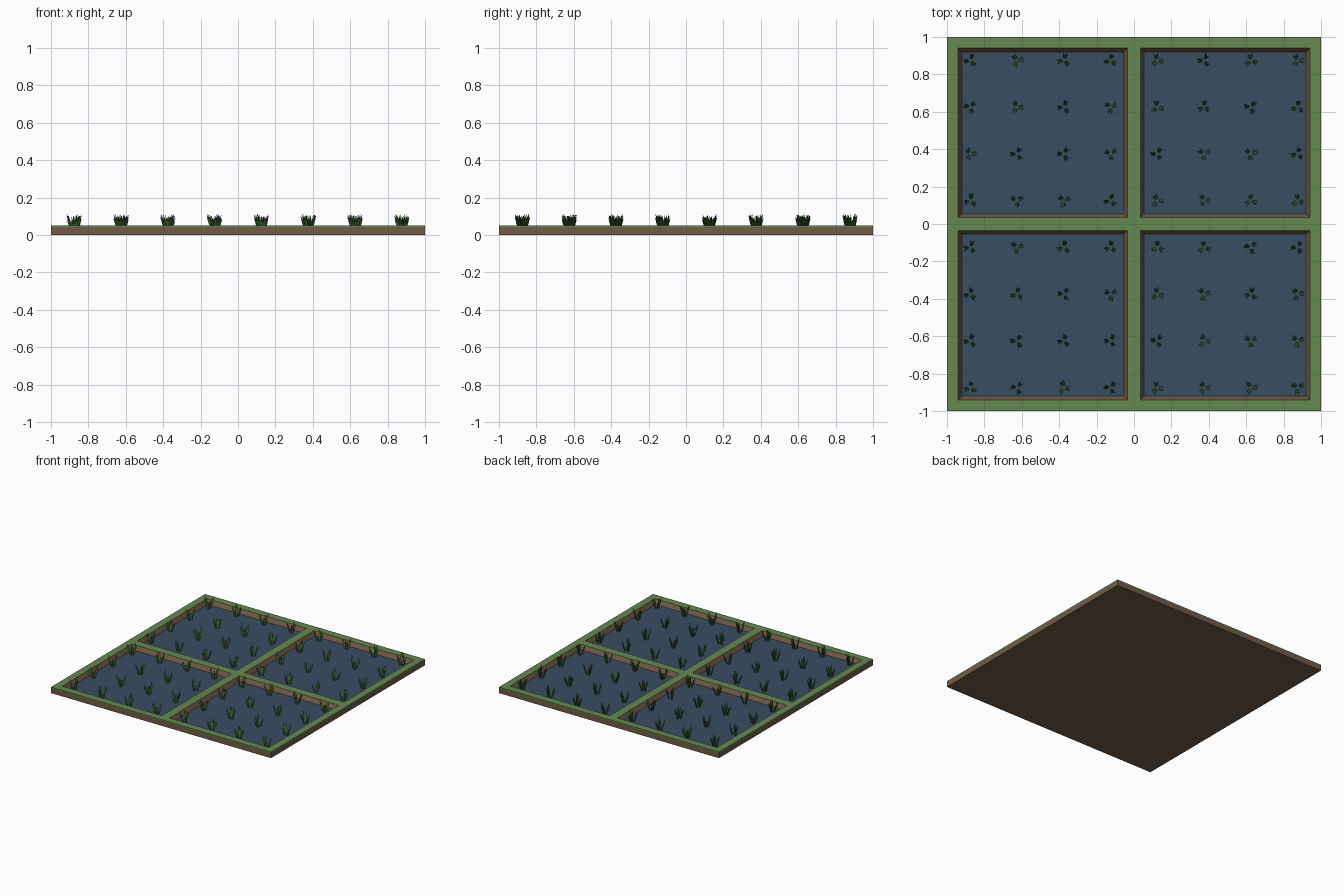
import bpy, bmesh, math, random
from mathutils import Vector

random.seed(4)
if "Cube" in bpy.data.objects:
    bpy.data.objects.remove(bpy.data.objects["Cube"])


def material(name, rgb):
    mat = bpy.data.materials.new(name)
    mat.use_nodes = True
    mat.diffuse_color = (*rgb, 1)
    mat.node_tree.nodes["Principled BSDF"].inputs["Base Color"].default_value = (*rgb, 1)
    return mat


soil = material("soil brown", (0.17, 0.105, 0.065))
grass = material("grass green", (0.13, 0.25, 0.08))
water_blue = material("water blue", (0.04, 0.075, 0.12))
leaf = material("leaf green", (0.06, 0.14, 0.03))


def add_object(name, bm, mats):
    bmesh.ops.recalc_face_normals(bm, faces=bm.faces)
    mesh = bpy.data.meshes.new(name)
    bm.to_mesh(mesh)
    bm.free()
    for mat in mats:
        mesh.materials.append(mat)
    obj = bpy.data.objects.new(name, mesh)
    bpy.context.collection.objects.link(obj)
    return obj


# Soil field with grassy banks and four sunken beds
TOP, BAND = 0.05, 0.008
lines = [-1, -0.94, -0.035, 0.035, 0.94, 1]
bm = bmesh.new()
grid = [[bm.verts.new((x, y, TOP)) for x in lines] for y in lines]
beds = []
for r in range(5):
    for c in range(5):
        face = bm.faces.new((grid[r][c], grid[r][c + 1], grid[r + 1][c + 1], grid[r + 1][c]))
        face.material_index = 1
        if r % 2 and c % 2:
            beds.append(face)
rim = [e for e in bm.edges if e.is_boundary]
# Outer skirt: thin turf edge, then soil
for drop, slot in ((BAND, 1), (TOP - BAND, 0)):
    out = bmesh.ops.extrude_edge_only(bm, edges=rim)["geom"]
    bmesh.ops.translate(bm, vec=(0, 0, -drop), verts=[g for g in out if isinstance(g, bmesh.types.BMVert)])
    for g in out:
        if isinstance(g, bmesh.types.BMFace):
            g.material_index = slot
    rim = [g for g in out if isinstance(g, bmesh.types.BMEdge) and g.is_boundary]
base = bmesh.ops.contextual_create(bm, geom=rim)["faces"]
for f in base:
    f.material_index = 0
# Sloping bed walls
walls = bmesh.ops.inset_individual(bm, faces=beds, thickness=0.027, depth=-0.035)["faces"]
for f in walls:
    f.material_index = 0
for f in beds:
    f.material_index = 2
add_object("paddy_field", bm, [soil, grass, water_blue])


def add_blade(bm, root, tip, width):
    """Slim three-sided leaf, widest partway up and pointed at the tip."""
    rings = []
    for t, w in ((0, 0.6), (0.55, 1)):
        centre = root.lerp(tip, t)
        rings.append([bm.verts.new(centre + Vector((math.cos(a), math.sin(a), 0)) * width * w)
                      for a in (k * math.tau / 3 for k in range(3))])
    point = bm.verts.new(tip)
    low, high = rings
    for k in range(3):
        n = (k + 1) % 3
        bm.faces.new((low[k], low[n], high[n], high[k]))
        bm.faces.new((high[k], high[n], point))


# Seedlings: three leaning tufts per plant, on an even grid
bm = bmesh.new()
spots = [(i - 3.5) * 0.25 for i in range(8)]
for px in spots:
    for py in spots:
        turn = random.uniform(0, math.tau)
        for arm in range(3):
            a = turn + arm * math.tau / 3
            out = Vector((math.cos(a), math.sin(a), 0))
            side = Vector((-out.y, out.x, 0))
            root = Vector((px, py, 0.014)) + out * 0.012
            for s in (-1, 0, 1):
                reach = random.uniform(0.02, 0.03)
                tip = root + out * reach + side * s * 0.011
                tip.z = random.uniform(0.085, 0.114)
                add_blade(bm, root + side * s * 0.004, tip, 0.005)
add_object("rice_seedlings", bm, [leaf])
